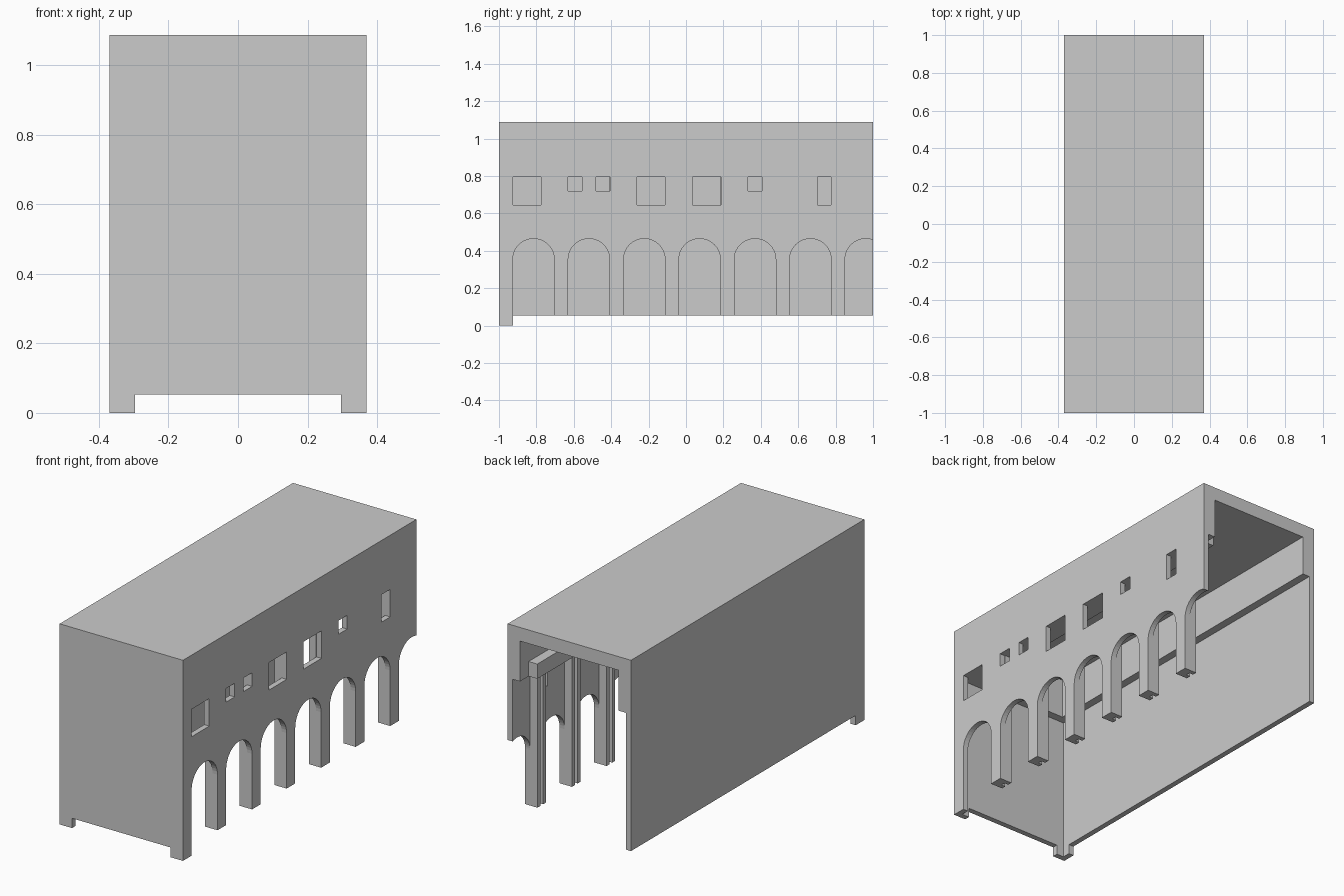
import bpy
import bmesh
from math import cos, sin, pi, acos
from mathutils import Vector

cube = bpy.data.objects.get("Cube")
if cube:
    bpy.data.objects.remove(cube, do_unlink=True)

stone = bpy.data.materials.new("plain_grey")
stone.use_nodes = True
grey = (0.6, 0.6, 0.6, 1)
stone.diffuse_color = grey
stone.node_tree.nodes["Principled BSDF"].inputs["Base Color"].default_value = grey

# Main dimensions
HALF_W, HALF_L, TOP = 0.37, 1.0, 1.088
THICK, THIN = 0.074, 0.03
BASE, LEDGE = 0.053, 0.795
CEILING = TOP - THICK
IN_THICK, IN_THIN = HALF_W - THICK, HALF_W - THIN
FRONT_THICK, FRONT_THIN = -HALF_L + THICK, -HALF_L + THIN
ARCH_W, PITCH, SPRING = 0.222, 0.296, 0.354
RADIUS = ARCH_W / 2


def add_mesh(name, mesh):
    mesh.materials.clear()
    mesh.materials.append(stone)
    obj = bpy.data.objects.new(name, mesh)
    bpy.context.collection.objects.link(obj)
    return obj


def prism(name, outline, z0, z1):
    """Upright block with the given floor plan."""
    bm = bmesh.new()
    face = bm.faces.new([bm.verts.new((x, y, z0)) for x, y in outline])
    ext = bmesh.ops.extrude_face_region(bm, geom=[face])
    top = [v for v in ext["geom"] if isinstance(v, bmesh.types.BMVert)]
    bmesh.ops.translate(bm, verts=top, vec=Vector((0, 0, z1 - z0)))
    bmesh.ops.recalc_face_normals(bm, faces=bm.faces)
    mesh = bpy.data.meshes.new(name)
    bm.to_mesh(mesh)
    bm.free()
    return add_mesh(name, mesh)


def box(name, x0, x1, y0, y1, z0, z1):
    return prism(name, [(x0, y0), (x1, y0), (x1, y1), (x0, y1)], z0, z1)


# Roof, closed side wall and front wall
box("roof", -HALF_W, HALF_W, -HALF_L, HALF_L, CEILING, TOP)
box("closed_side_wall", -HALF_W, -IN_THIN, -HALF_L, HALF_L, BASE, CEILING)
box("front_wall", -IN_THIN, IN_THIN, -HALF_L, FRONT_THIN, BASE, CEILING)

# Thicker band inside the top of the walls
for side, name in ((-1, "right_upper_band"), (1, "left_upper_band")):
    x0, x1 = sorted((side * IN_THICK, side * IN_THIN))
    box(name, x0, x1, FRONT_THIN, HALF_L, LEDGE, CEILING)
    # Angled corner feet
    box("front_foot", x0, x1, -HALF_L, FRONT_THIN, 0, BASE)
box("front_upper_band", -IN_THICK, IN_THICK, FRONT_THIN, FRONT_THICK, LEDGE, CEILING)
box("closed_side_foot", -HALF_W, -IN_THIN, -HALF_L, FRONT_THICK, 0, BASE)

# Arcade wall outline in the (y, z) plane; the last arch is cut by the open end
outline = [(-HALF_L, 0), (FRONT_THICK, 0)]
SEGMENTS = 20
for k in range(7):
    start = FRONT_THICK + k * PITCH
    mid = start + RADIUS
    last = k == 6
    end_angle = acos((HALF_L - mid) / RADIUS) if last else 0
    if k:
        outline.append((start, BASE))
    for i in range(SEGMENTS + 1):
        a = pi + (end_angle - pi) * i / SEGMENTS
        outline.append((mid + RADIUS * cos(a), SPRING + RADIUS * sin(a)))
    if not last:
        outline.append((start + ARCH_W, BASE))
outline += [(HALF_L, CEILING), (-HALF_L, CEILING)]

# Windows: start, end and sill height, with a shared head height
windows = [(-0.926, -0.775, 0.645), (-0.632, -0.557, 0.72), (-0.482, -0.407, 0.72),
           (-0.262, -0.111, 0.645), (0.034, 0.187, 0.645), (0.332, 0.407, 0.72),
           (0.702, 0.776, 0.645)]
loops = [outline] + [[(a, s), (b, s), (b, 0.794), (a, 0.794)] for a, b, s in windows]

curve = bpy.data.curves.new("arcade_outline", "CURVE")
curve.dimensions = "2D"
curve.fill_mode = "BOTH"
curve.extrude = THIN / 2
for loop in loops:
    spline = curve.splines.new("POLY")
    spline.points.add(len(loop) - 1)
    for point, (u, v) in zip(spline.points, loop):
        point.co = (u, v, 0, 1)
    spline.use_cyclic_u = True
helper = bpy.data.objects.new("arcade_outline", curve)
bpy.context.collection.objects.link(helper)
bpy.context.view_layer.update()
graph = bpy.context.evaluated_depsgraph_get()
wall_mesh = bpy.data.meshes.new_from_object(helper.evaluated_get(graph))
bpy.data.objects.remove(helper, do_unlink=True)
# Stand the panel up: drawing plane becomes y-z, thickness becomes x
for v in wall_mesh.vertices:
    u, w, d = v.co
    v.co = (HALF_W - THIN / 2 + d, u, w)
bm = bmesh.new()
bm.from_mesh(wall_mesh)
bmesh.ops.remove_doubles(bm, verts=bm.verts, dist=0.0001)
bmesh.ops.recalc_face_normals(bm, faces=bm.faces)
for f in bm.faces:
    f.smooth = False
bm.to_mesh(wall_mesh)
bm.free()
add_mesh("arcade_wall", wall_mesh)

# Grooved pillars behind the arcade wall
for k in range(6):
    y0 = FRONT_THICK + ARCH_W + k * PITCH
    y1 = y0 + THICK
    g0, g1, gx = y0 + 0.025, y1 - 0.025, IN_THICK + 0.025
    prism("arcade_pillar", [(IN_THIN, y0), (IN_THIN, y1), (IN_THICK, y1), (IN_THICK, g1),
                            (gx, g1), (gx, g0), (IN_THICK, g0), (IN_THICK, y0)], BASE, LEDGE)

# Beam along the inside of the arcade wall
box("inner_beam", IN_THICK - 0.052, IN_THICK, FRONT_THICK, HALF_L - THICK, LEDGE, LEDGE + 0.08)
